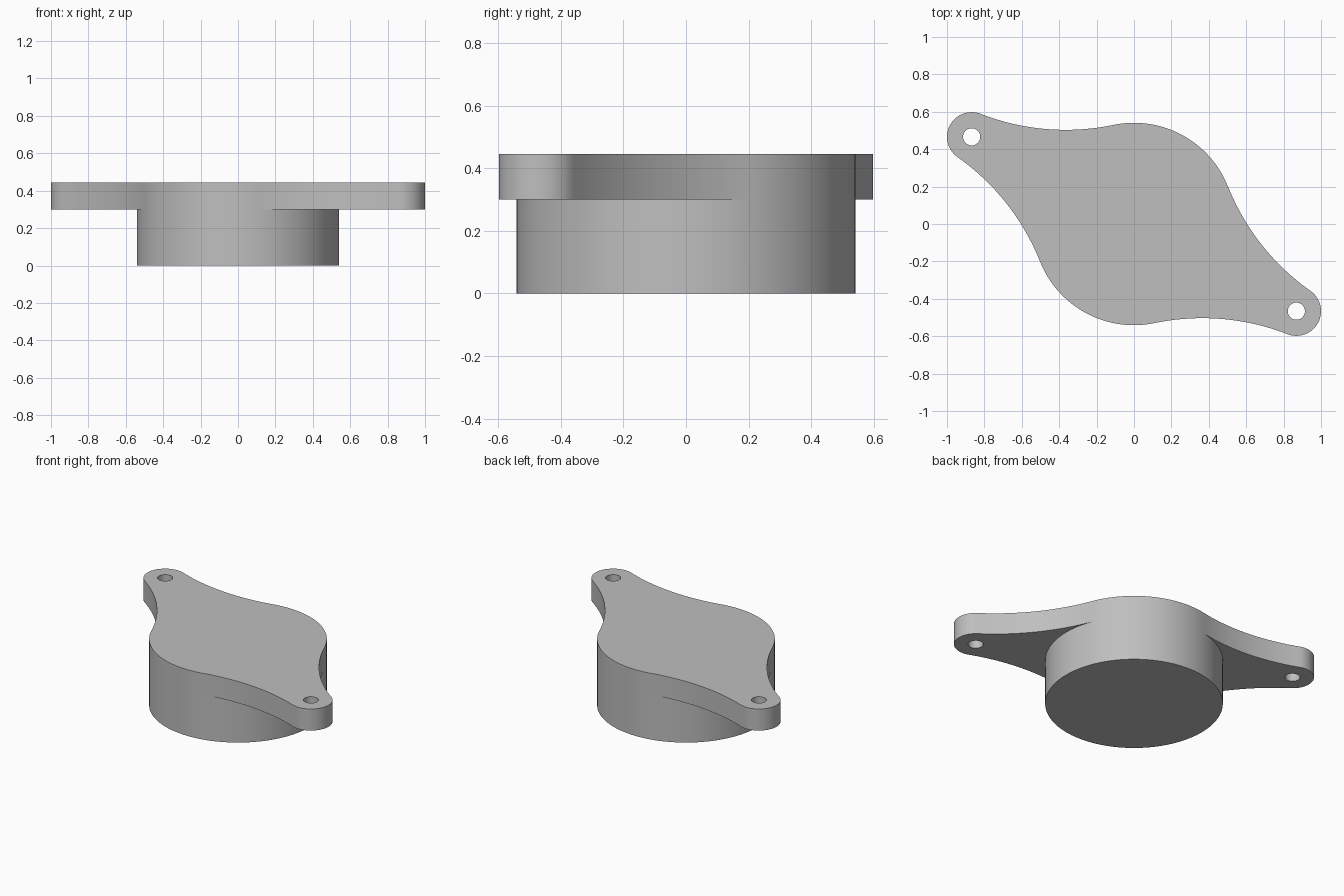
import bpy
import bmesh
from math import acos, atan2, cos, sin, pi, sqrt, hypot

if "Cube" in bpy.data.objects:
    bpy.data.objects.remove(bpy.data.objects["Cube"], do_unlink=True)

# Main dimensions
EAR_X, EAR_Y = 0.868, 0.466
BODY_R, EAR_R, HOLE_R, FILLET_R = 0.541, 0.132, 0.046, 1.25
Z_UNDER, Z_TOP = 0.30, 0.445

# Fillet circle tangent to both the body and the ear, with the ear on local +x
reach = hypot(EAR_X, EAR_Y)
far, near = BODY_R + FILLET_R, EAR_R + FILLET_R
fx = (far**2 - near**2 + reach**2) / (2 * reach)
fy = sqrt(far**2 - fx**2)
body_tan = atan2(fy, fx)
ear_tan = atan2(fy, fx - reach)


def arc(cx, cy, r, start, end, n):
    """Points along an arc, leaving out the end point."""
    step = (end - start) / n
    return [(cx + r * cos(start + i * step), cy + r * sin(start + i * step)) for i in range(n)]


def turn(points, a):
    return [(x * cos(a) - y * sin(a), x * sin(a) + y * cos(a)) for x, y in points]


# Half outlines in the ear's own frame
ear_edge = (arc(fx, -fy, FILLET_R, pi - body_tan, pi - ear_tan, 20)
            + arc(reach, 0, EAR_R, -ear_tan, ear_tan, 28)
            + arc(fx, fy, FILLET_R, pi + ear_tan, pi + body_tan, 20))
outer_arc = arc(0, 0, BODY_R, body_tan, pi - body_tan, 32)
inner_arc = arc(0, 0, BODY_R, -body_tan, body_tan, 36)
seam = arc(0, 0, BODY_R, body_tan, -body_tan, 36)
hole = arc(reach, 0, HOLE_R, 0, 2 * pi, 32)

bm = bmesh.new()


def ring(points, z):
    """Closed loop of edges at height z."""
    verts = [bm.verts.new((x, y, z)) for x, y in points]
    return [bm.edges.new((verts[i - 1], verts[i])) for i in range(len(verts))]


def fill(loops, z):
    edges = [e for pts in loops for e in ring(pts, z)]
    bmesh.ops.triangle_fill(bm, edges=edges, use_beauty=True, normal=(0, 0, 1))


def wall(points, z0, z1):
    low = [bm.verts.new((x, y, z0)) for x, y in points]
    high = [bm.verts.new((x, y, z1)) for x, y in points]
    for i in range(len(points)):
        bm.faces.new((low[i - 1], low[i], high[i], high[i - 1]))


angles = [atan2(EAR_Y, -EAR_X), atan2(-EAR_Y, EAR_X)]
outline = [p for a in angles for p in turn(ear_edge + outer_arc, a)]
circle = [p for a in angles for p in turn(inner_arc + outer_arc, a)]
holes = [turn(hole, a) for a in angles]

# Round body
fill([circle], 0)
wall(circle, 0, Z_UNDER)

# Flange plate with its two drilled ears
wall(outline, Z_UNDER, Z_TOP)
fill([outline] + holes, Z_TOP)
for a, h in zip(angles, holes):
    fill([turn(ear_edge + seam, a), h], Z_UNDER)
    wall(h, Z_UNDER, Z_TOP)

bmesh.ops.remove_doubles(bm, verts=bm.verts[:], dist=0.00001)
bmesh.ops.recalc_face_normals(bm, faces=bm.faces[:])

mesh = bpy.data.meshes.new("flanged_body")
bm.to_mesh(mesh)
bm.free()

# Plain grey material
grey = bpy.data.materials.new("plain_grey")
grey.use_nodes = True
colour = (0.52, 0.52, 0.52, 1)
grey.diffuse_color = colour
grey.node_tree.nodes["Principled BSDF"].inputs["Base Color"].default_value = colour
mesh.materials.append(grey)

body = bpy.data.objects.new("flanged_body", mesh)
bpy.context.collection.objects.link(body)
bpy.ops.object.select_all(action="DESELECT")
body.select_set(True)
bpy.context.view_layer.objects.active = body
bpy.ops.object.shade_smooth_by_angle(angle=pi / 6)
